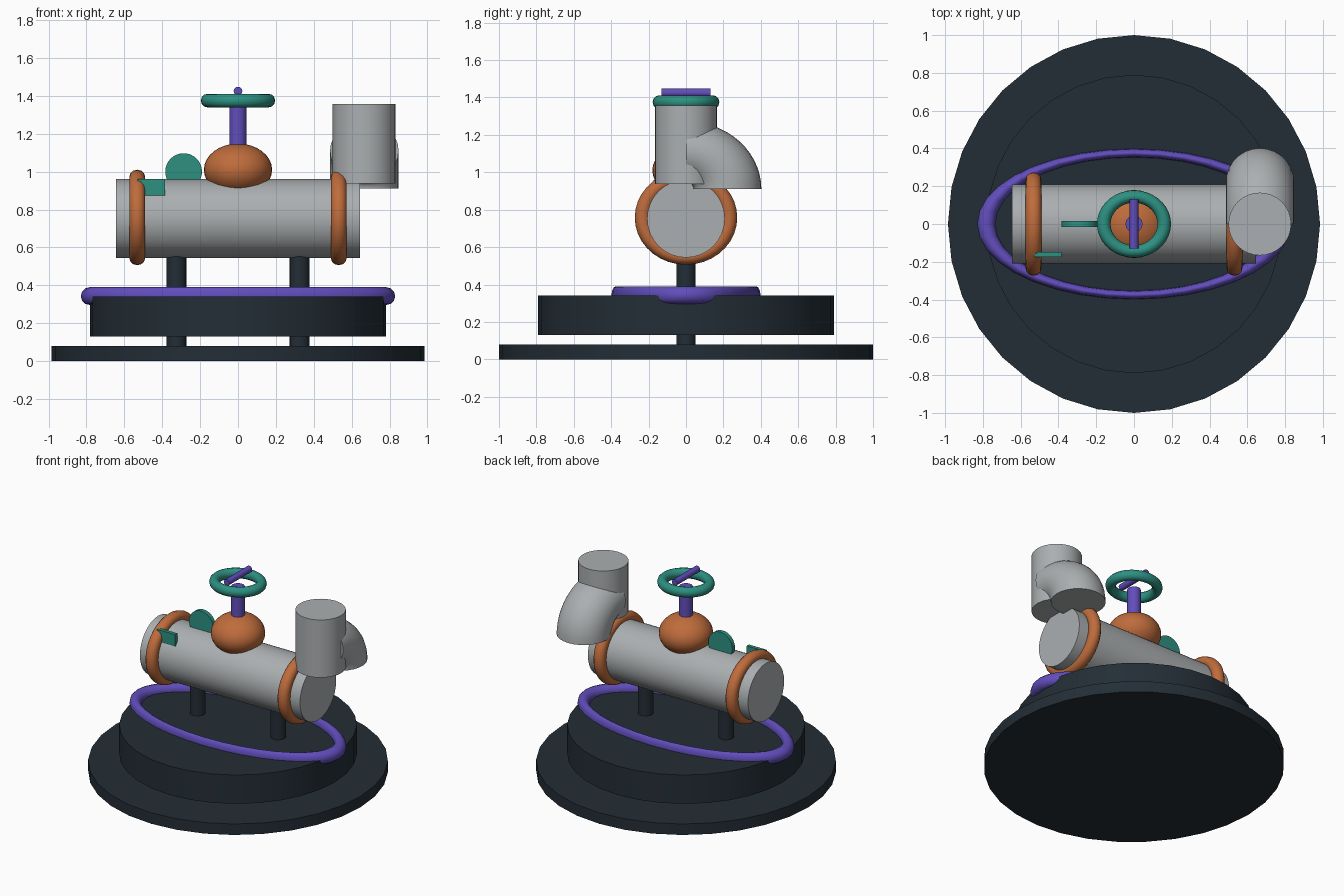
import bpy, bmesh, math
from mathutils import Matrix, Vector

if "Cube" in bpy.data.objects:
    bpy.data.objects.remove(bpy.data.objects["Cube"])


def material(name, rgb):
    m = bpy.data.materials.new(name)
    m.diffuse_color = (*rgb, 1)
    m.use_nodes = True
    m.node_tree.nodes["Principled BSDF"].inputs["Base Color"].default_value = m.diffuse_color
    return m


DARK = material("dark slate", (0.017, 0.027, 0.037))
GREY = material("pipe grey", (0.41, 0.43, 0.44))
ORANGE = material("copper orange", (0.52, 0.15, 0.045))
PURPLE = material("violet", (0.12, 0.075, 0.50))
TEAL = material("teal", (0.026, 0.28, 0.22))
AXIS = {"X": (0, math.pi / 2, 0), "Y": (math.pi / 2, 0, 0), "Z": (0, 0, 0)}


def finish(name, mat, scale=(1, 1, 1)):
    o = bpy.context.object
    o.name = name
    o.scale = scale
    o.data.materials.append(mat)
    bpy.ops.object.shade_smooth_by_angle(angle=math.radians(35))
    return o


def cylinder(name, mat, r, length, loc, axis="Z", sides=32, scale=(1, 1, 1)):
    bpy.ops.mesh.primitive_cylinder_add(vertices=sides, radius=r, depth=length,
                                        location=loc, rotation=AXIS[axis])
    return finish(name, mat, scale)


def ring(name, mat, major, minor, loc, axis="Z", scale=(1, 1, 1)):
    bpy.ops.mesh.primitive_torus_add(major_radius=major, minor_radius=minor,
                                     major_segments=36, minor_segments=12,
                                     location=loc, rotation=AXIS[axis])
    return finish(name, mat, scale)


# Stepped base, loop on top and support posts
cylinder("base_disc", DARK, 1.0, 0.08, (0, 0, 0.04), scale=(0.985, 1, 1))
cylinder("upper_disc", DARK, 0.79, 0.21, (0, 0, 0.235), scale=(0.99, 1, 1))
ring("base_loop", PURPLE, 0.783, 0.047, (0, 0, 0.343), scale=(1, 0.48, 1))
for side, x in (("left", -0.325), ("right", 0.325)):
    cylinder(side + "_post", DARK, 0.052, 0.52, (x, 0, 0.33), sides=20)

# Main pipe with a collar near each end
cylinder("main_pipe", GREY, 0.208, 1.29, (0, 0, 0.752), "X")
for side, x in (("left", -0.532), ("right", 0.532)):
    # local x points along world z after the turn
    ring(side + "_collar", ORANGE, 0.232, 0.042, (x, 0, 0.758), "X", (0.92, 1, 1))

# Valve: bulb, stem, hand wheel and cross bar
bpy.ops.mesh.primitive_uv_sphere_add(segments=32, ring_count=16, radius=1,
                                     location=(0, 0, 1.01))
finish("valve_bulb", ORANGE, (0.18, 0.18, 0.138))
cylinder("valve_stem", PURPLE, 0.045, 0.25, (0, 0, 1.225), sides=20)
ring("hand_wheel", TEAL, 0.16, 0.036, (0, 0, 1.375), scale=(1, 0.91, 1))
cylinder("wheel_bar", PURPLE, 0.023, 0.26, (0, 0, 1.425), "Y", sides=16)

# Teal tabs on the pipe
cylinder("round_tab", TEAL, 0.097, 0.03, (-0.287, 0, 1.0), "Y")
bpy.ops.mesh.primitive_cube_add(size=1, location=(-0.457, -0.162, 0.917))
finish("square_tab", TEAL, (0.145, 0.026, 0.086))

# Upright outlet pipe
cylinder("outlet_pipe", GREY, 0.166, 0.42, (0.666, 0, 1.148))

# Quarter-turn elbow swept from horizontal to downward behind the outlet
bm = bmesh.new()
R, r, sides, steps = 0.222, 0.181, 28, 14
loops = []
for i in range(steps + 1):
    a = math.pi / 2 * i / steps
    loop = []
    for j in range(sides):
        t = 2 * math.pi * j / sides
        d = R + r * math.cos(t)
        loop.append(bm.verts.new((0.667 + r * math.sin(t), d * math.sin(a),
                                  0.91 + 0.9 * d * math.cos(a))))
    loops.append(loop)
for a, b in zip(loops, loops[1:]):
    for j in range(sides):
        k = (j + 1) % sides
        bm.faces.new((a[j], a[k], b[k], b[j]))
bm.faces.new(loops[0])
bm.faces.new(loops[-1])
bmesh.ops.recalc_face_normals(bm, faces=bm.faces)
mesh = bpy.data.meshes.new("elbow")
bm.to_mesh(mesh)
bm.free()
elbow = bpy.data.objects.new("elbow", mesh)
bpy.context.collection.objects.link(elbow)
bpy.ops.object.select_all(action="DESELECT")
elbow.select_set(True)
bpy.context.view_layer.objects.active = elbow
finish("elbow", GREY)
